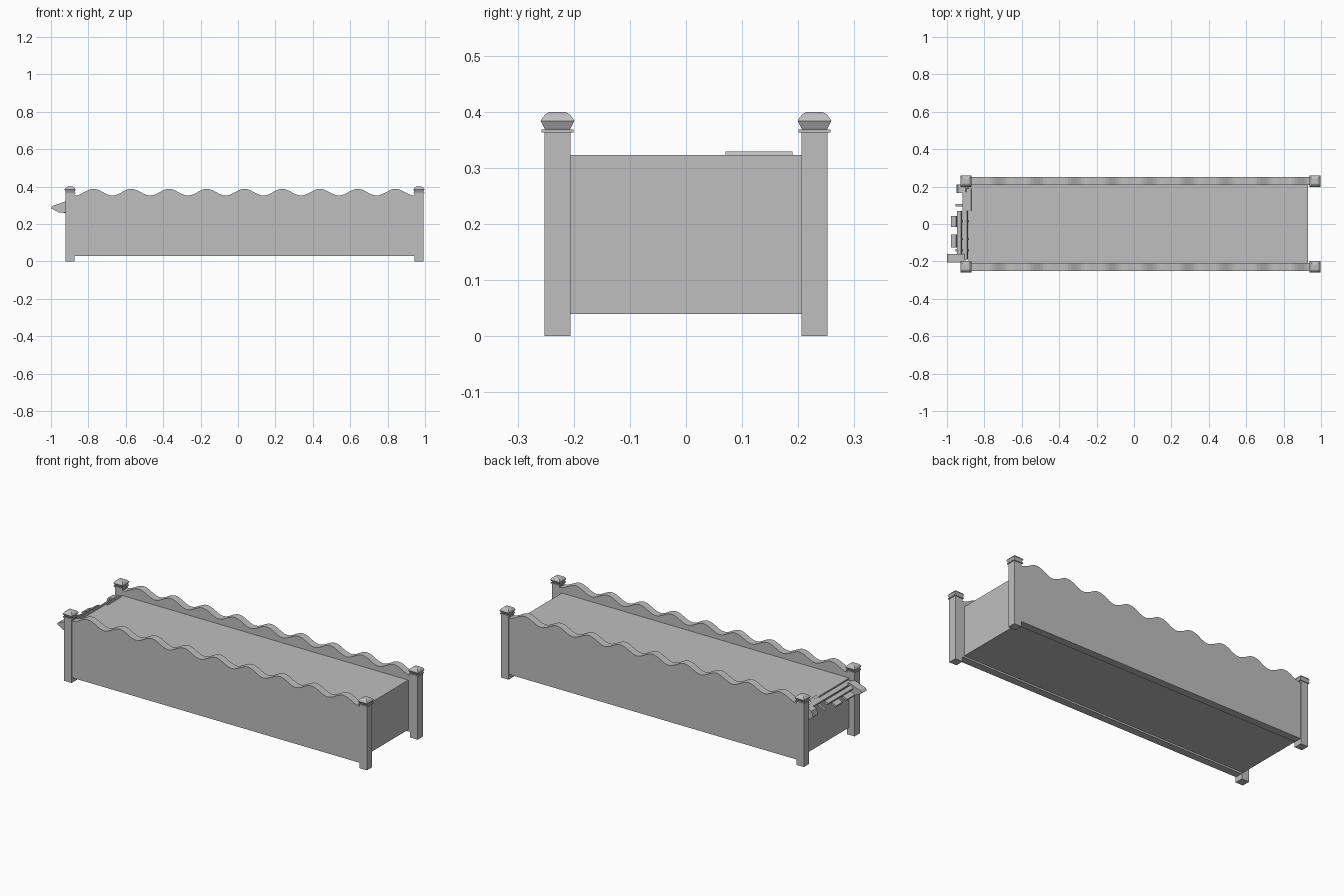
import bpy, bmesh, math
from mathutils import Matrix

if "Cube" in bpy.data.objects:
    bpy.data.objects.remove(bpy.data.objects["Cube"])

grey = bpy.data.materials.new("stone grey")
grey.diffuse_color = (0.52, 0.52, 0.52, 1)
grey.use_nodes = True
grey.node_tree.nodes["Principled BSDF"].inputs["Base Color"].default_value = grey.diffuse_color


def finish(name, bm):
    bmesh.ops.recalc_face_normals(bm, faces=bm.faces)
    me = bpy.data.meshes.new(name)
    bm.to_mesh(me)
    bm.free()
    me.materials.append(grey)
    ob = bpy.data.objects.new(name, me)
    bpy.context.collection.objects.link(ob)
    return ob


def box(name, x0, x1, y0, y1, z0, z1, tilt=0):
    bm = bmesh.new()
    bmesh.ops.create_cube(bm, size=1)
    m = Matrix.Translation(((x0 + x1) / 2, (y0 + y1) / 2, (z0 + z1) / 2))
    m = m @ Matrix.Rotation(tilt, 4, 'Y') @ Matrix.Diagonal((x1 - x0, y1 - y0, z1 - z0, 1))
    bm.transform(m)
    return finish(name, bm)


def square_loft(name, cx, cy, rings):
    """Stack of square rings (half width, height), closed at both ends."""
    bm = bmesh.new()
    loops = [[bm.verts.new((cx + sx * r, cy + sy * r, z))
              for sx, sy in ((-1, -1), (1, -1), (1, 1), (-1, 1))] for r, z in rings]
    for a, b in zip(loops, loops[1:]):
        for i in range(4):
            j = (i + 1) % 4
            bm.faces.new((a[i], a[j], b[j], b[i]))
    bm.faces.new(loops[0])
    bm.faces.new(loops[-1])
    return finish(name, bm)


def extrude_y(name, outline, y0, y1):
    """Outline of (x, z) points extruded along y."""
    bm = bmesh.new()
    face = bm.faces.new([bm.verts.new((x, y0, z)) for x, z in outline])
    new = bmesh.ops.extrude_face_region(bm, geom=[face])["geom"]
    bmesh.ops.translate(bm, vec=(0, y1 - y0, 0),
                        verts=[v for v in new if isinstance(v, bmesh.types.BMVert)])
    return finish(name, bm)


# Filled body
box("body", -0.885, 0.93, -0.212, 0.212, 0.04, 0.323)

# Wavy side boards, nine waves each
X0, X1, WAVES = -0.873, 0.943, 9
wave = []
for i in range(WAVES * 12 + 1):
    t = i / (WAVES * 12)
    wave.append((X0 + (X1 - X0) * t, 0.370 - 0.018 * math.cos(2 * math.pi * WAVES * t)))
outline = [(-0.915, 0.03), (0.95, 0.03), (0.95, 0.352)] + wave[::-1] + [(-0.915, 0.352)]
for side, s in (("front", -1), ("back", 1)):
    extrude_y(side + "_wavy_board", outline, s * 0.208, s * 0.251)

# Corner posts with collar and domed cap
cap = [(0.021, 0.367), (0.023, 0.370), (0.030, 0.384), (0.027, 0.389),
       (0.022, 0.395), (0.016, 0.399), (0.009, 0.400)]
for x in (-0.8975, 0.9675):
    for y in (-0.229, 0.229):
        square_loft("post", x, y, [(0.0235, 0), (0.0235, 0.363)])
        square_loft("post_collar", x, y, [(0.0285, 0.363), (0.0285, 0.368)])
        square_loft("post_cap", x, y, cap)

# Broken slats sloping outwards at the left end
T = -0.45
slats = [(-0.893, -0.868, 0.07, 0.19, 0.312), (-0.915, -0.890, -0.19, 0.17, 0.306),
         (-0.945, -0.922, -0.16, 0.07, 0.294), (-0.978, -0.948, -0.015, 0.043, 0.280),
         (-0.978, -0.948, -0.125, -0.055, 0.280)]
for x0, x1, y0, y1, z in slats:
    box("broken_slat", x0, x1, y0, y1, z, z + 0.012, T)

# Rafters carrying the slats
for y in (-0.14, -0.08, 0.015, 0.10):
    box("slat_rafter", -0.955, -0.875, y - 0.006, y + 0.006, 0.286, 0.296, T)

# Wedge brackets at both ends of the slats
extrude_y("large_bracket", [(-1.0, 0.285), (-0.99, 0.297), (-0.925, 0.32), (-0.90, 0.315),
                            (-0.91, 0.262), (-0.96, 0.262), (-0.985, 0.276)], -0.205, -0.16)
extrude_y("small_bracket", [(-0.95, 0.276), (-0.94, 0.308), (-0.90, 0.32),
                            (-0.885, 0.31), (-0.89, 0.262), (-0.93, 0.258)], 0.165, 0.21)
